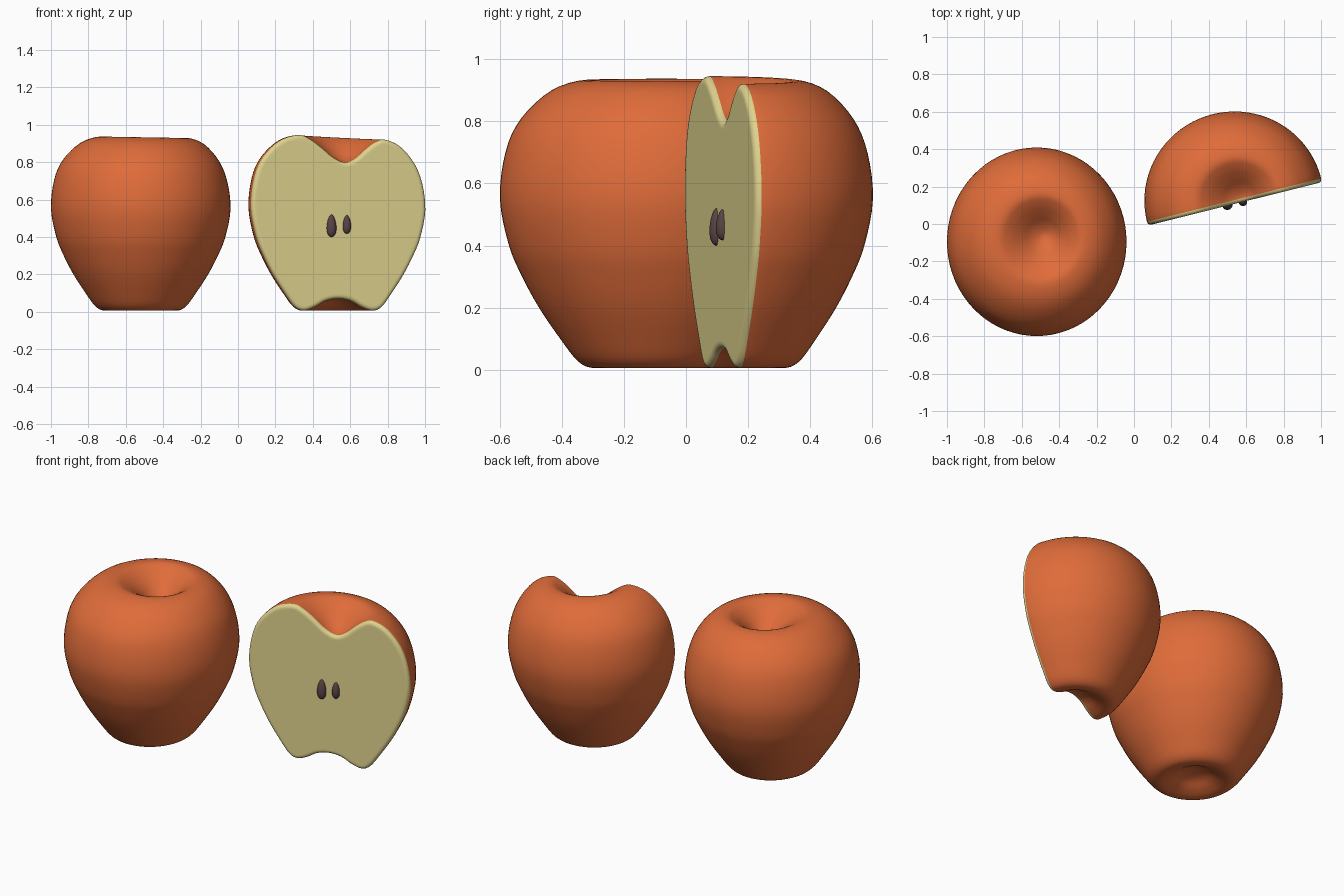
import bpy, bmesh, math
from mathutils import Vector

if "Cube" in bpy.data.objects:
    bpy.data.objects.remove(bpy.data.objects["Cube"])


def material(name, rgb):
    m = bpy.data.materials.new(name)
    m.diffuse_color = (*rgb, 1)
    m.use_nodes = True
    m.node_tree.nodes["Principled BSDF"].inputs["Base Color"].default_value = m.diffuse_color
    return m


skin = material("red_orange_skin", (0.74, 0.15, 0.042))
flesh = material("cream_flesh", (0.74, 0.65, 0.27))
seed_brown = material("seed_brown", (0.10, 0.058, 0.06))

# Apple outline (radius, height), bottom hollow to top hollow
KEYS = [(0, .07), (.07, .058), (.13, .025), (.19, .006), (.24, .027), (.295, .1),
        (.36, .2), (.412, .3), (.452, .4), (.48, .55), (.463, .7), (.417, .81),
        (.33, .9), (.235, .933), (.175, .912), (.115, .868), (.06, .822), (0, .798)]


def smooth_profile(keys, steps=4):
    p = [Vector(k) for k in keys]
    p = [Vector((-p[1].x, p[1].y))] + p + [Vector((-p[-2].x, p[-2].y))]
    out = []
    for i in range(1, len(p) - 2):
        a, b, c, d = p[i - 1:i + 3]
        for s in range(steps):
            t = s / steps
            out.append(0.5 * (2 * b + (c - a) * t + (2 * a - 5 * b + 4 * c - d) * t * t
                              + (3 * b - a - 3 * c + d) * t ** 3))
    return out + [p[-2]]


PROFILE = smooth_profile(KEYS)


def apple_point(r, z, ang, shift, tilt, depth):
    x, y = r * math.cos(ang), r * math.sin(ang) * depth
    k = max(0, 1 - r / 0.45) * min(1, max(0, (z - 0.55) / 0.2))   # off-centre top hollow
    zz = z - tilt * x * z * z
    return Vector((x + shift[0] * k, y + shift[1] * k, zz))


def finish(name, bm, mats, loc, rot=0):
    bmesh.ops.remove_doubles(bm, verts=bm.verts, dist=1e-5)
    bmesh.ops.recalc_face_normals(bm, faces=bm.faces)
    for f in bm.faces:
        f.smooth = True
    me = bpy.data.meshes.new(name)
    bm.to_mesh(me)
    bm.free()
    ob = bpy.data.objects.new(name, me)
    bpy.context.collection.objects.link(ob)
    for m in mats:
        me.materials.append(m)
    ob.location = loc
    ob.rotation_euler.z = rot
    return ob


def skin_surface(bm, angles, place):
    cols = [[bm.verts.new(place(p.x, p.y, a)) for p in PROFILE] for a in angles]
    last = len(PROFILE) - 2
    for c, d in zip(cols, cols[1:]):
        for j in range(last + 1):
            if j == 0:
                bm.faces.new((c[0], d[1], c[1]))
            elif j == last:
                bm.faces.new((c[j], d[j], c[j + 1]))
            else:
                bm.faces.new((c[j], d[j], d[j + 1], c[j + 1]))
    return cols


# Whole apple
bm = bmesh.new()
N = 72
skin_surface(bm, [2 * math.pi * i / N for i in range(N + 1)],
             lambda r, z, a: apple_point(r, z, a, (.04, .035), .02, 1.05))
finish("whole_apple", bm, [skin], (-0.52, -0.095, 0))

# Half apple: half turn of skin, then a rounded flesh rim and a flat cut face
W = 0.02
bm = bmesh.new()


def half_place(r, z, a):
    p = apple_point(r, z, a, (.04, 0), .06, 1.03)
    p.y = W + p.y * (1 - W / 0.48)
    return p


cols = skin_surface(bm, [math.pi * i / 40 for i in range(41)], half_place)
loop = cols[0] + cols[-1][-2:0:-1]
base = [v.co.copy() for v in loop]
n = len(loop)
inward = []
for i in range(n):
    t = base[(i + 1) % n] - base[i - 1]
    inward.append(Vector((-t.z, 0, t.x)).normalized())
layers = [(W * (1 - math.cos(a)), W * (1 - math.sin(a)))
          for a in (math.pi / 8 * k for k in range(1, 5))] + [(W + 0.008, 0)]
prev = loop
for inset, y in layers:
    ring = [bm.verts.new((b.x + d.x * inset, y, b.z + d.z * inset))
            for b, d in zip(base, inward)]
    for i in range(n):
        j = (i + 1) % n
        bm.faces.new((prev[i], prev[j], ring[j], ring[i])).material_index = 1
    prev = ring
bm.faces.new(prev).material_index = 1
ROT = math.radians(14)
half = finish("half_apple", bm, [skin, flesh], (0.54, 0.108, 0), ROT)


# Seeds: teardrops half sunk in the cut face
def seed(name, x, z, half_w, half_h):
    bm = bmesh.new()
    bmesh.ops.create_uvsphere(bm, u_segments=20, v_segments=14, radius=1)
    for v in bm.verts:
        taper = 1 - 0.22 * v.co.z
        v.co = Vector((v.co.x * half_w * taper, v.co.y * 0.022 * taper, v.co.z * half_h))
    y = 0.108 + (x - 0.54) * math.tan(ROT)
    finish(name, bm, [seed_brown], (x, y, z), ROT)


seed("left_seed", 0.50, 0.46, 0.026, 0.06)
seed("right_seed", 0.582, 0.467, 0.022, 0.05)
